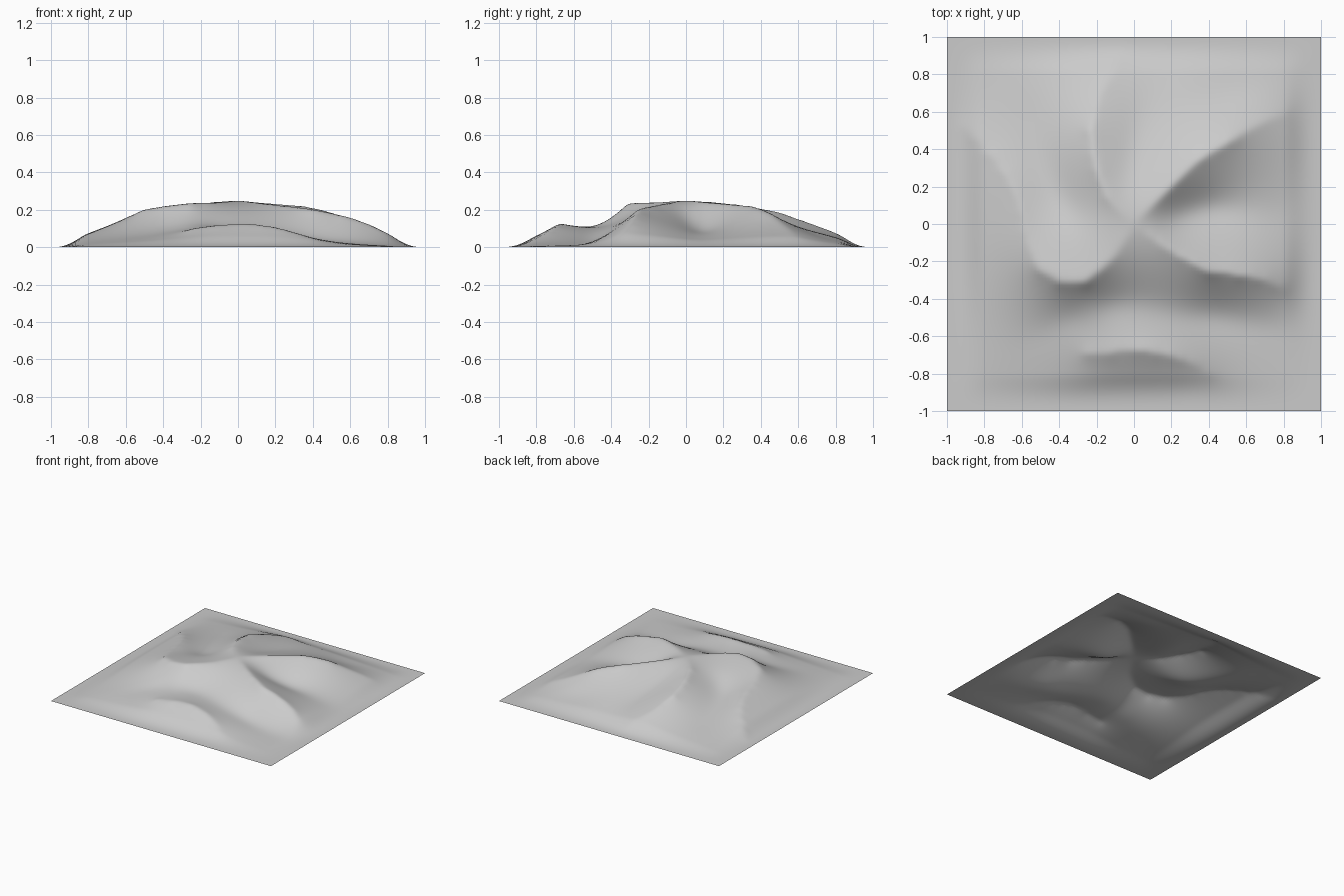
import bpy
import bmesh
from mathutils import Vector

cube = bpy.data.objects.get("Cube")
if cube:
    bpy.data.objects.remove(cube)

N = 110  # grid cells per side

# Crest lines, each running down from the summit or along a hump
RIDGES = [
    [(0, 0, .25), (.2, -.14, .23), (.4, -.25, .21), (.6, -.27, .165), (.72, -.3, .12), (.85, -.38, .04)],
    [(0, 0, .25), (.18, .18, .24), (.35, .35, .225), (.5, .44, .19), (.65, .52, .12), (.82, .6, .05)],
    [(0, 0, .25), (-.13, .13, .245), (-.2, .3, .23), (-.23, .5, .19), (-.17, .7, .115), (-.06, .9, .04)],
    [(0, 0, .25), (-.1, -.17, .24), (-.25, -.3, .24), (-.38, -.31, .225), (-.5, -.24, .205),
     (-.57, -.08, .17), (-.6, .1, .15), (-.67, .26, .12), (-.8, .42, .07), (-.93, .53, .03)],
    [(-.25, -.7, .1), (-.1, -.68, .12), (.05, -.67, .13), (.2, -.7, .11), (.32, -.74, .075), (.45, -.82, .03)],
]
# Hollow floors between the crests
VALLEYS = [
    [(.18, .03, .16), (.28, .06, .1), (.42, .1, .06), (.65, .08, .06), (.85, .08, .03)],
    [(-.02, .2, .2), (.0, .35, .15), (.03, .52, .11), (.07, .75, .07)],
    [(-.3, .05, .15), (-.42, .15, .1), (-.5, .38, .075), (-.56, .65, .045)],
    [(-.15, -.42, .1), (.05, -.42, .1), (.22, -.47, .07), (.45, -.48, .02), (.8, -.55, .01)],
    [(-.3, -.48, .095), (-.5, -.58, .06), (-.72, -.72, .03)],
    [(-.2, -.86, .035), (.1, -.86, .03), (.35, -.88, .015)],
    [(.25, .75, .07), (.5, .7, .055), (.75, .8, .025)],
]


def cell(v):
    return round((v + 1) * N / 2)


def trace(lines):
    """Heights of the grid points crossed by the lines."""
    marks = {}
    for line in lines:
        for a, b in zip(line, line[1:]):
            a, b = Vector(a), Vector(b)
            steps = int((b - a).length * N) + 1
            for k in range(steps + 1):
                p = a.lerp(b, k / steps)
                marks[cell(p.x), cell(p.y)] = p.z
    return marks


def neighbours(i, j):
    return (h[i - 1][j] + h[i + 1][j] + h[i][j - 1] + h[i][j + 1]) / 4


def relax(fixed, passes, rate):
    for _ in range(passes):
        for i in range(1, N):
            for j in range(1, N):
                if (i, j) not in fixed:
                    h[i][j] += rate * (neighbours(i, j) - h[i][j])


def edge_fade(v):
    t = min(1, (1 - abs(v)) / .2)
    return t * t * (3 - 2 * t)


# Stretch the land between crests and hollows, then round it off
h = [[0.0] * (N + 1) for _ in range(N + 1)]
ridges, valleys = trace(RIDGES), trace(VALLEYS)
fixed = {**valleys, **ridges}
for (i, j), z in fixed.items():
    h[i][j] = z
relax(fixed, 160, 1.7)
relax(ridges, 14, .8)
relax({}, 2, .6)

# Terrain sheet
bm = bmesh.new()
bmesh.ops.create_grid(bm, x_segments=N, y_segments=N, size=1)
top = max(max(row) for row in h)
for v in bm.verts:
    z = h[cell(v.co.x)][cell(v.co.y)]
    v.co.z = z * .248 / top * edge_fade(v.co.x) * edge_fade(v.co.y)
for f in bm.faces:
    f.smooth = True
mesh = bpy.data.meshes.new("terrain")
bm.to_mesh(mesh)
bm.free()
terrain = bpy.data.objects.new("terrain", mesh)
bpy.context.collection.objects.link(terrain)

# Stone grey
grey = bpy.data.materials.new("stone_grey")
grey.use_nodes = True
grey.diffuse_color = (.6, .6, .6, 1)
grey.node_tree.nodes["Principled BSDF"].inputs["Base Color"].default_value = (.6, .6, .6, 1)
mesh.materials.append(grey)
